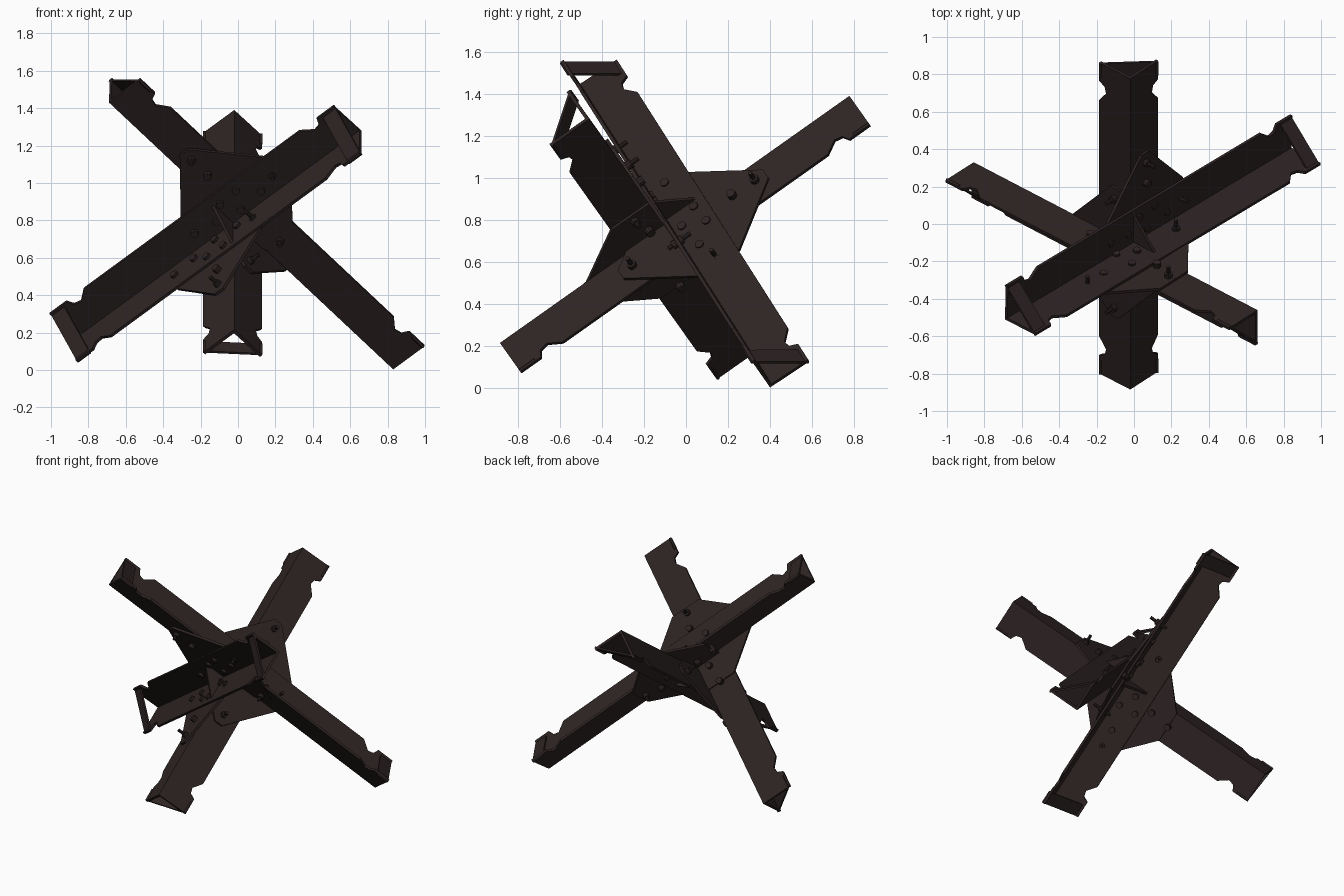
import bpy, bmesh
from mathutils import Vector, Matrix

if "Cube" in bpy.data.objects:
    bpy.data.objects.remove(bpy.data.objects["Cube"], do_unlink=True)

steel = bpy.data.materials.new("dark_brown_steel")
steel.use_nodes = True
COLOR = (0.028, 0.0175, 0.0175, 1)
steel.diffuse_color = COLOR
steel.node_tree.nodes["Principled BSDF"].inputs["Base Color"].default_value = COLOR

# Three perpendicular beam directions and the point where the ridges meet
P = Vector((0.667, 0.425, -0.613)).normalized()
Q = Vector((0.745, -0.382, 0.547)).normalized()
A = Vector((0, 0.821, 0.572)).normalized()
HUB = Vector((-0.018, -0.1, 0.781))

FLANGE = 0.224
THICK = 0.016


def finish(bm, name):
    bmesh.ops.recalc_face_normals(bm, faces=bm.faces)
    mesh = bpy.data.meshes.new(name)
    bm.to_mesh(mesh)
    bm.free()
    mesh.materials.append(steel)
    obj = bpy.data.objects.new(name, mesh)
    bpy.context.collection.objects.link(obj)
    return obj


def add_prism(bm, outline, origin, ax, ay, depth):
    """Extrude a flat outline, drawn along ax and ay, by the depth vector."""
    verts = [bm.verts.new(origin + ax * a + ay * b) for a, b in outline]
    face = bm.faces.new(verts)
    grown = bmesh.ops.extrude_face_region(bm, geom=[face])
    moved = [v for v in grown["geom"] if isinstance(v, bmesh.types.BMVert)]
    bmesh.ops.translate(bm, verts=moved, vec=depth)


def square_to(v, d):
    return (v - d * v.dot(d)).normalized()


def beam(name, start, end, side1, side2):
    """Angle-iron beam with notched free edges and a tie strip at each end."""
    start, end = Vector(start), Vector(end)
    length = (end - start).length
    d = (end - start).normalized()
    f1, f2 = square_to(side1, d), square_to(side2, d)
    notch = [(0.12, 0), (0.14, 0.04), (0.18, 0.05), (0.245, 0)]
    edge = [(0, FLANGE)] + [(t, FLANGE - s) for t, s in notch]
    edge += [(length - t, s) for t, s in reversed(edge)]
    outline = [(0, 0)] + edge + [(length, 0)]
    bm = bmesh.new()
    add_prism(bm, outline, start, d, f1, f2 * THICK)
    add_prism(bm, outline, start, d, f2, f1 * THICK)
    finish(bm, name)

    # Tie strips between the free edges
    across = (f2 - f1) * FLANGE
    inward = -(f1 + f2).normalized() * 0.012
    bm = bmesh.new()
    for t in (0, length - 0.09):
        add_prism(bm, [(0, 0), (0.09, 0), (0.09, 1), (0, 1)],
                  start + d * t + f1 * FLANGE, d, across, inward)
    finish(bm, name + "_end_ties")


beam("long_beam", (-0.69, -0.51, 1.43), (0.83, 0.40, 0.003), A, Q)
beam("cross_beam", (-0.857, 0.33, 0.17), (0.66, -0.46, 1.28), -P, -A)
beam("rear_beam", (-0.02, -0.885, 0.215), (-0.02, 0.777, 1.39), -Q, P)


# Gusset plates between the crossing flanges, with their bolts
def add_rod(bm, centre, axis, radius, depth):
    turn = axis.to_track_quat('Z', 'Y').to_matrix().to_4x4()
    bmesh.ops.create_cone(bm, cap_ends=True, segments=10, radius1=radius,
                          radius2=radius, depth=depth,
                          matrix=Matrix.Translation(centre) @ turn)


HEADS = [(-0.3, 0), (-0.16, -0.02), (-0.07, 0.05), (-0.01, -0.05),
         (0.05, 0.06), (0.15, -0.03), (0, 0.23)]
LONG = [(0.26, 0), (0, 0.36), (0, -0.35)]
HALF = [(-0.3, 0.11), (-0.03, 0.42), (0.03, 0.42), (0.3, 0.11)]
DIAMOND = HALF + [(-a, -b) for a, b in HALF]


def gusset(name, along, across, normal, side_along, side_across):
    centre = HUB + along * side_along * 0.11 + across * side_across * 0.11
    bm = bmesh.new()
    add_prism(bm, DIAMOND, centre - normal * 0.008, along,
              across * side_across, normal * 0.016)
    finish(bm, name + "_gusset")

    bm = bmesh.new()
    for a, b in HEADS:
        spot = centre + along * a + across * side_across * b
        add_rod(bm, spot, normal, 0.022, 0.074)
    for a, b in LONG:
        spot = centre + along * a + across * side_across * b
        add_rod(bm, spot, normal, 0.022, 0.06)
        add_rod(bm, spot + normal * 0.01, normal, 0.011, 0.13)
    finish(bm, name + "_bolts")


gusset("right", P, A, Q, 1, 1)
gusset("upper", Q, P, A, 1, -1)
gusset("left", Q, A, -P, -1, -1)
